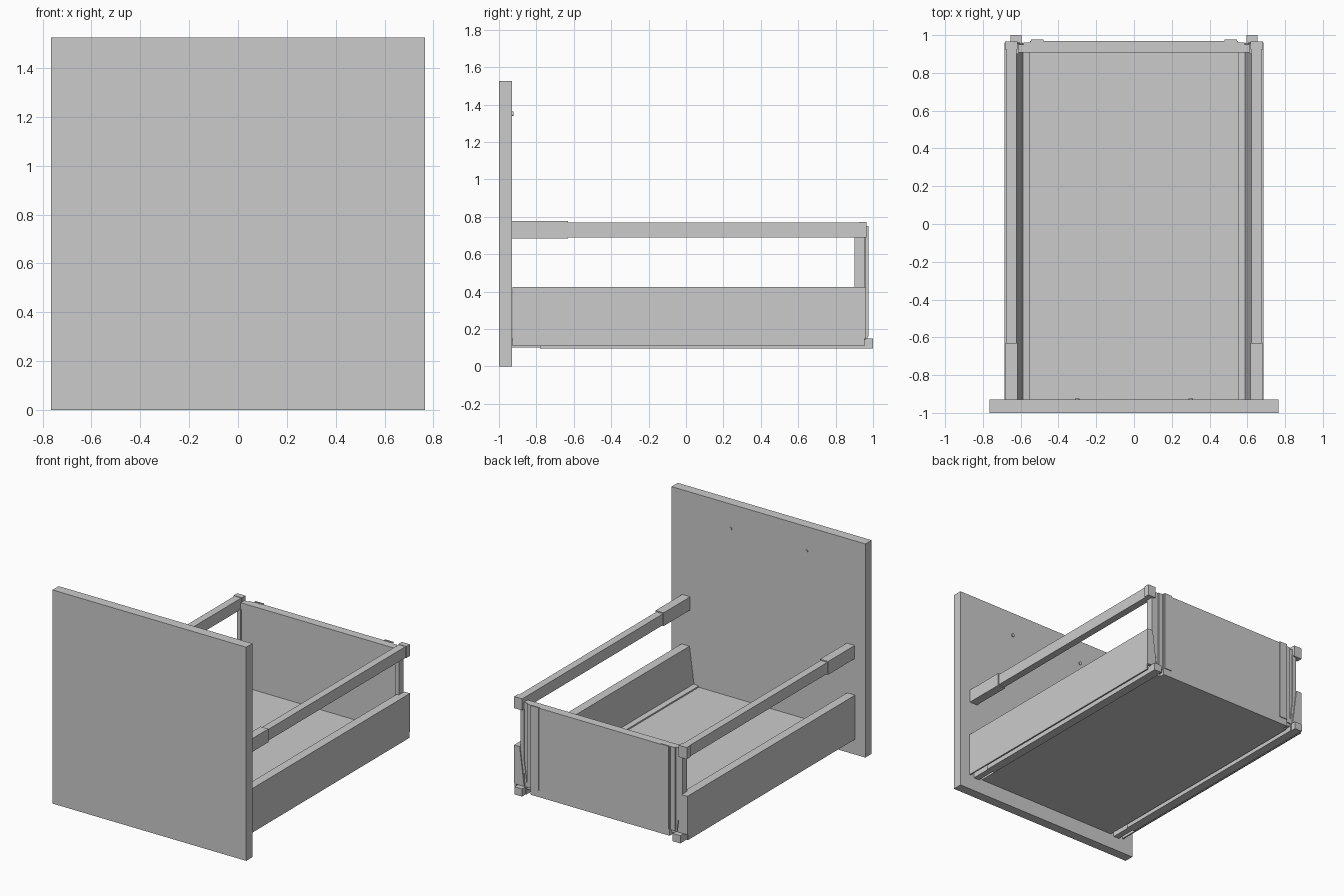
import bpy, bmesh, math

if "Cube" in bpy.data.objects:
    bpy.data.objects.remove(bpy.data.objects["Cube"])


def make(name, bm):
    bmesh.ops.recalc_face_normals(bm, faces=bm.faces)
    me = bpy.data.meshes.new(name)
    bm.to_mesh(me)
    bm.free()
    ob = bpy.data.objects.new(name, me)
    bpy.context.collection.objects.link(ob)
    return ob


def prism(name, pts, y0, y1):
    """Extrude an (x, z) profile along y."""
    bm = bmesh.new()
    f = bm.faces.new([bm.verts.new((x, y0, z)) for x, z in pts])
    new = bmesh.ops.extrude_face_region(bm, geom=[f])["geom"]
    bmesh.ops.translate(bm, vec=(0, y1 - y0, 0),
                        verts=[v for v in new if isinstance(v, bmesh.types.BMVert)])
    return make(name, bm)


def box(name, x0, x1, y0, y1, z0, z1):
    return prism(name, [(x0, z0), (x1, z0), (x1, z1), (x0, z1)], y0, y1)


def mirror(ob):
    m = ob.modifiers.new("mirror", "MIRROR")
    m.use_axis[0] = True
    return ob


# Front panel, floor and back panel
box("front_panel", -0.765, 0.765, -1.0, -0.93, 0, 1.525)
box("floor_board", -0.575, 0.575, -0.93, 0.93, 0.11, 0.15)
box("back_panel", -0.55, 0.55, 0.908, 0.97, 0.11, 0.745)

# Side walls: hollow folded profile with sloped inner face and floor ledge
wall = [(0.685, 0.11), (0.685, 0.425), (0.622, 0.425), (0.587, 0.165),
        (0.55, 0.16), (0.55, 0.15), (0.597, 0.152), (0.632, 0.415),
        (0.675, 0.415), (0.675, 0.11)]
mirror(prism("side_wall", wall, -0.928, 0.955))

# Closed tapered end of each wall
cap = [(0.685, 0.15), (0.685, 0.425), (0.64, 0.425), (0.605, 0.15)]
mirror(prism("wall_end_cap", cap, 0.94, 0.962))

# Runners below the walls, with stop blocks at the back
mirror(box("runner", 0.59, 0.655, -0.78, 0.96, 0.095, 0.145))
mirror(box("runner_front", 0.6, 0.645, -0.93, -0.78, 0.1, 0.14))
mirror(box("runner_stop", 0.595, 0.655, 0.96, 1.0, 0.095, 0.15))

# Upper side rails with front sleeves and rear end caps
mirror(box("side_rail", 0.622, 0.675, -0.63, 0.94, 0.69, 0.77))
mirror(box("rail_sleeve", 0.618, 0.681, -0.93, -0.63, 0.683, 0.778))
mirror(box("rail_end_cap", 0.618, 0.682, 0.925, 0.965, 0.69, 0.773))

# Rear corner posts and brackets
mirror(box("corner_post", 0.61, 0.64, 0.9, 0.955, 0.15, 0.7))
mirror(box("corner_bracket", 0.54, 0.615, 0.908, 0.95, 0.13, 0.745))
mirror(box("bracket_flange", 0.54, 0.585, 0.95, 0.96, 0.15, 0.745))
mirror(box("back_panel_tab", 0.48, 0.545, 0.965, 0.976, 0.16, 0.75))

# Small round fixings on the inside of the front panel
n = 16
ring = [(0.3 + 0.012 * math.cos(2 * math.pi * i / n),
         1.35 + 0.012 * math.sin(2 * math.pi * i / n)) for i in range(n)]
mirror(prism("panel_fixing", ring, -0.935, -0.923))
